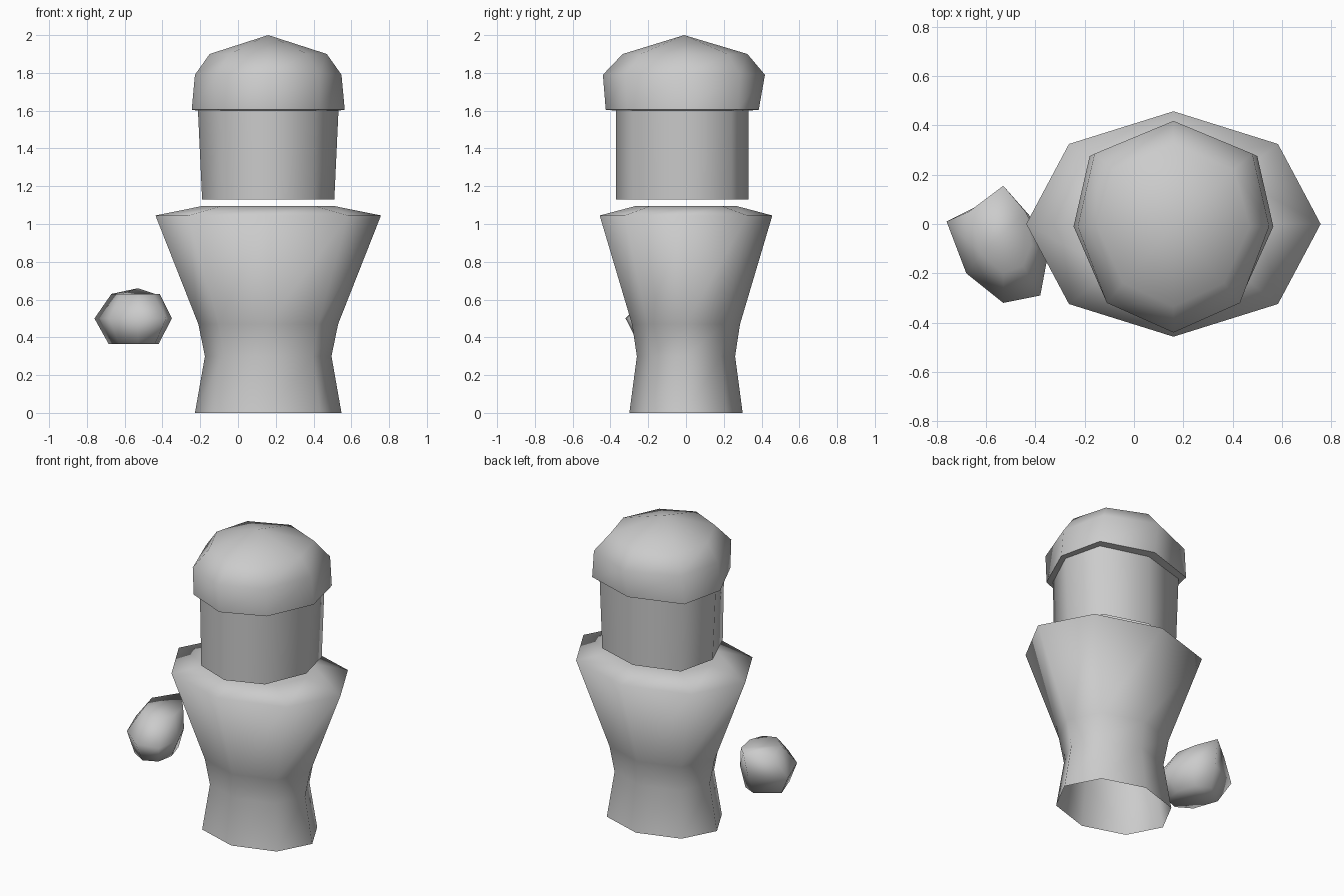
import bpy, bmesh
from math import radians

if "Cube" in bpy.data.objects:
    bpy.data.objects.remove(bpy.data.objects["Cube"])

CX = 0.16  # axis of body and head


def loft(name, rings, sharp=180, cap_bottom=False, cap_top=False, apex=None):
    """Skin a list of rings (equal counts of 3D points) into one object."""
    bm = bmesh.new()
    rows = [[bm.verts.new(p) for p in ring] for ring in rings]
    n = len(rows[0])
    for a, b in zip(rows, rows[1:]):
        for i in range(n):
            j = (i + 1) % n
            bm.faces.new((a[i], a[j], b[j], b[i]))
    if cap_bottom:
        bm.faces.new(rows[0][::-1])
    if cap_top:
        bm.faces.new(rows[-1])
    if apex:
        tip = bm.verts.new(apex)
        for i in range(n):
            bm.faces.new((rows[-1][i], rows[-1][(i + 1) % n], tip))
    mesh = bpy.data.meshes.new(name)
    bm.to_mesh(mesh)
    bm.free()
    for p in mesh.polygons:
        p.use_smooth = True
    mesh.set_sharp_from_angle(angle=radians(sharp))
    obj = bpy.data.objects.new(name, mesh)
    bpy.context.collection.objects.link(obj)
    return obj


def octagon(z, rx, ry):
    k = 0.71
    return [(CX + x * rx, y * ry, z) for x, y in
            ((0, -1), (k, -k), (1, 0), (k, k), (0, 1), (-k, k), (-1, 0), (-k, -k))]


def head_ring(z, front, front_corner, side, back_corner, back, side_y=-0.01):
    """Symmetric eight-sided ring, wider at the back."""
    half = [front_corner, (side, side_y), back_corner]
    pts = [(0, front)] + half + [(0, back)] + [(-x, y) for x, y in reversed(half)]
    return [(CX + x, y, z) for x, y in pts]


# Body: flared base, waist, broad shoulders, open underneath
loft("body", [octagon(*r) for r in (
    (0, 0.388, 0.30), (0.30, 0.335, 0.26), (0.47, 0.370, 0.286),
    (1.045, 0.597, 0.457), (1.095, 0.35, 0.268))], cap_top=True)

# Face: short tapered drum floating above the shoulders
face_top = head_ring(1.6, -0.37, (0.245, -0.28), 0.372, (0.31, 0.24), 0.33)
loft("face", [
    head_ring(1.13, -0.37, (0.235, -0.28), 0.35, (0.29, 0.24), 0.33), face_top])

# Hair: overhanging cap with an underside ledge and pointed crown
loft("hair", [
    face_top,
    head_ring(1.605, -0.425, (0.27, -0.31), 0.405, (0.34, 0.275), 0.385),
    head_ring(1.79, -0.44, (0.27, -0.32), 0.388, (0.32, 0.285), 0.418),
    head_ring(1.90, -0.335, (0.205, -0.24), 0.31, (0.245, 0.22), 0.325)],
    sharp=75, apex=(CX, -0.01, 2.0))

# Hand: single lopsided fist beside the body
low = ((-.685, -.03), (-.63, -.19), (-.53, -.25), (-.44, -.21), (-.42, -.1), (-.46, .03), (-.55, .07))
mid = ((-.76, .01), (-.68, -.2), (-.53, -.32), (-.38, -.29), (-.35, -.13), (-.42, .03), (-.54, .12))
top = ((-.67, .05), (-.62, -.12), (-.53, -.2), (-.45, -.17), (-.415, -.08), (-.44, .05), (-.53, .155))
rings = [[(x, y, z) for x, y in pts] for pts, z in ((low, .365), (mid, .5), (top, .63))]
rings[2][6] = (-.53, .155, .66)
loft("hand", rings, cap_bottom=True, cap_top=True)
